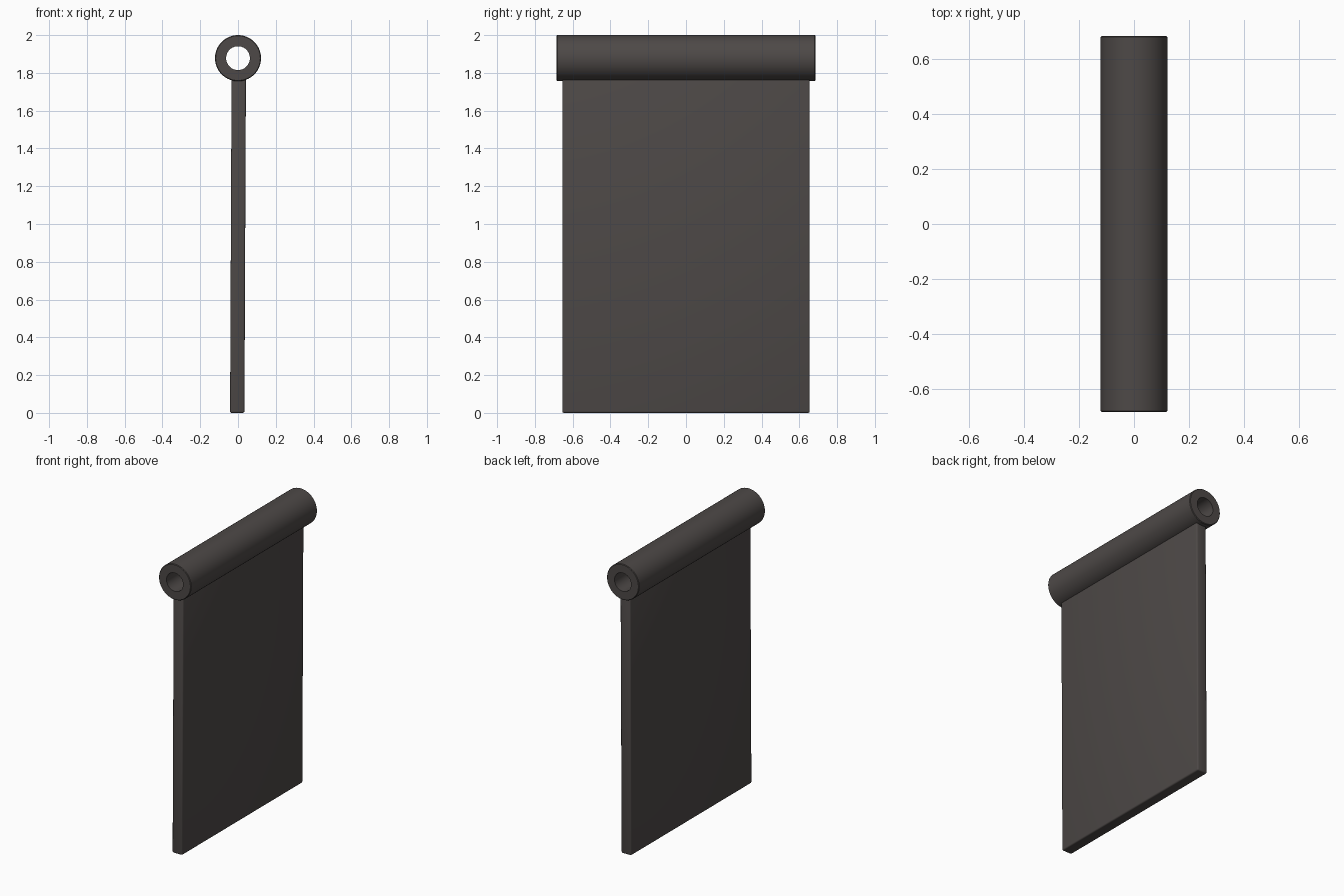
import bpy, bmesh, math
from mathutils import Matrix

if "Cube" in bpy.data.objects:
    bpy.data.objects.remove(bpy.data.objects["Cube"])

mat = bpy.data.materials.new("dark_brown_grey")
mat.diffuse_color = (0.075, 0.066, 0.063, 1)
mat.use_nodes = True
mat.node_tree.nodes["Principled BSDF"].inputs["Base Color"].default_value = mat.diffuse_color


def finish(name, bm):
    bmesh.ops.recalc_face_normals(bm, faces=bm.faces)
    me = bpy.data.meshes.new(name)
    bm.to_mesh(me)
    bm.free()
    ob = bpy.data.objects.new(name, me)
    bpy.context.collection.objects.link(ob)
    me.materials.append(mat)
    bpy.context.view_layer.objects.active = ob
    ob.select_set(True)
    bpy.ops.object.shade_smooth_by_angle(angle=math.radians(35))
    ob.select_set(False)
    return ob


# Hinge sleeve: hollow tube along y, with lightly eased outer rims
R, HOLE, HALF, CZ, E, N = 0.122, 0.063, 0.685, 1.878, 0.004, 64
profile = [(HOLE, -HALF), (R - E, -HALF), (R, -HALF + E),
           (R, HALF - E), (R - E, HALF), (HOLE, HALF)]
bm = bmesh.new()
rings = []
for i in range(N):
    a = 2 * math.pi * i / N
    rings.append([bm.verts.new((r * math.cos(a), y, CZ + r * math.sin(a)))
                  for r, y in profile])
for i in range(N):
    p, q = rings[i], rings[(i + 1) % N]
    for j in range(len(profile)):
        k = (j + 1) % len(profile)
        bm.faces.new((p[j], p[k], q[k], q[j]))
finish("hinge_sleeve", bm)

# Hanging flap: thin slab leaning very slightly, its top buried in the sleeve wall
TOP = 1.785
bm = bmesh.new()
bmesh.ops.create_cube(bm, size=1, matrix=Matrix.Translation((0, 0, TOP / 2))
                      @ Matrix.Diagonal((0.076, 1.31, TOP, 1)))
for v in bm.verts:
    v.co.x += 0.004 * (v.co.z / TOP * 2 - 1)
bmesh.ops.bevel(bm, geom=bm.edges[:], offset=0.009, segments=3,
                profile=0.5, affect='EDGES')
finish("flap_panel", bm)
